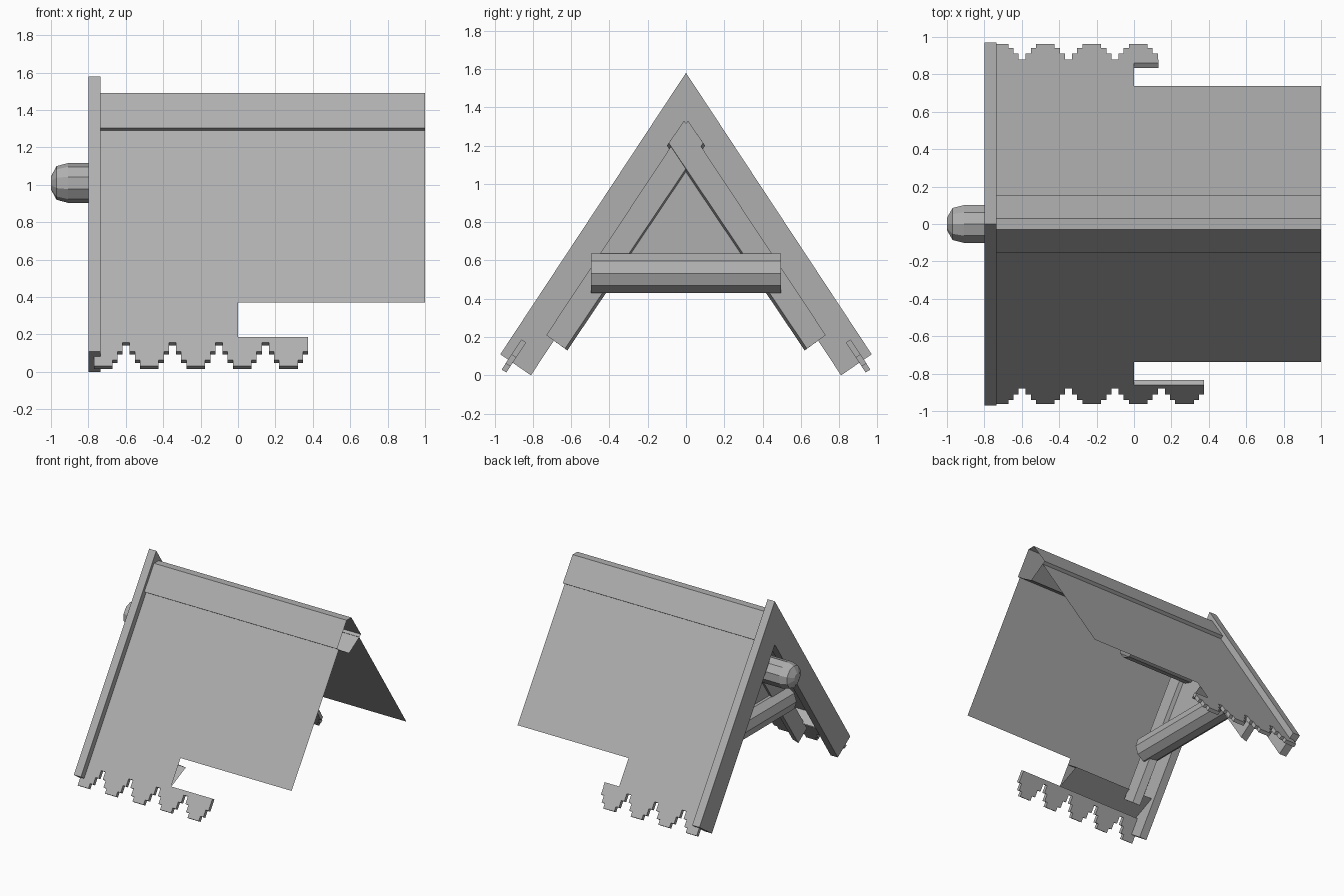
import bpy, bmesh, math

if "Cube" in bpy.data.objects:
    bpy.data.objects.remove(bpy.data.objects["Cube"])

# Slope frame: ridge point, down-slope direction and outward normal (y, z)
RIDGE_Z = 1.49
D = (0.551, -0.835)
N = (0.835, 0.551)

# One dark grey for the whole model
GREY = bpy.data.materials.new("dark_grey")
GREY.diffuse_color = (0.43, 0.43, 0.43, 1)
GREY.use_nodes = True
GREY.node_tree.nodes["Principled BSDF"].inputs["Base Color"].default_value = GREY.diffuse_color


def on_slope(side, s, n=0.0):
    return side * (s * D[0] + n * N[0]), RIDGE_Z + s * D[1] + n * N[1]


def make(name, verts, faces):
    me = bpy.data.meshes.new(name)
    me.from_pydata(verts, [], faces)
    bm = bmesh.new()
    bm.from_mesh(me)
    bmesh.ops.recalc_face_normals(bm, faces=bm.faces)
    bm.to_mesh(me)
    bm.free()
    me.materials.append(GREY)
    ob = bpy.data.objects.new(name, me)
    bpy.context.collection.objects.link(ob)
    return ob


def loft(name, rings, closed=True, caps=(True, True)):
    """Skin a list of equal-length rings of points."""
    k = len(rings[0])
    verts = [p for r in rings for p in r]
    faces = []
    for r in range(len(rings) - 1):
        for i in range(k if closed else k - 1):
            j = (i + 1) % k
            faces.append((r * k + i, r * k + j, (r + 1) * k + j, (r + 1) * k + i))
    if caps[0]:
        faces.append(tuple(range(k)))
    if caps[1]:
        faces.append(tuple(range((len(rings) - 1) * k, len(rings) * k)))
    return make(name, verts, faces)


def extrude_x(name, prof, x0, x1, closed=True, caps=(True, True)):
    return loft(name, [[(x, y, z) for y, z in prof] for x in (x0, x1)], closed, caps)


def circle(r, n=10):
    return [(r * math.cos(2 * math.pi * i / n), r * math.sin(2 * math.pi * i / n))
            for i in range(n)]


# Gable barge board: chevron
extrude_x("barge_board", [(0, 1.58), (0.97, 0.11), (0.81, 0), (0, 1.228),
                          (-0.81, 0), (-0.97, 0.11)], -0.80, -0.735)

# Gable infill panel between the rafters, above the tie beam
make("gable_panel", [(-0.55, -0.40, 0.535), (-0.55, 0.40, 0.535), (-0.55, 0, 1.14)], [(0, 1, 2)])

# Ridge cap: open-ended tube with V underside
extrude_x("ridge_cap", [(-0.155, 1.305), (-0.03, 1.49), (0.03, 1.49), (0.155, 1.305),
                        (0, 1.21)], -0.735, 1.0, caps=(False, False))


def trim_outline(x0, x1):
    """Stepped tooth edge as (x, distance down slope)."""
    steps = []
    for k in range(5):
        c = -0.722 + 0.248 * k
        steps += [(c - 0.105, 1.655), (c - 0.078, 1.71), (c - 0.05, 1.748),
                  (c + 0.05, 1.71), (c + 0.078, 1.655), (c + 0.105, 1.595)]
    pts, level = [(x0, 1.56)], None
    for x, s in steps:
        if x <= x0:
            level = s
        elif x < x1:
            if len(pts) == 1:
                pts.append((x0, level))
            pts += [(x, level), (x, s)]
            level = s
    return pts + [(x1, level), (x1, 1.56)]


for side, label, trim_end in ((-1, "front", 0.373), (1, "back", 0.13)):
    # Thin roof sheet with the lower corner cut away
    outline = [(-0.735, 0.235), (1, 0.235), (1, 1.339), (0, 1.339), (0, 1.56), (-0.735, 1.56)]
    make(label + "_roof_sheet", [(x, *on_slope(side, s)) for x, s in outline],
         [tuple(range(6))])

    # Eave box under the sheet edge
    extrude_x(label + "_eave_box", [(side * 0.858, 0.185), (side * 0.67, 0.27),
                                    (side * 0.765, 0.33)], -0.735, 0, closed=False,
              caps=(False, False))

    # Stepped eave trim, flush with the sheet
    pts = trim_outline(-0.77, trim_end)
    loft(label + "_eave_trim",
         [[(x, *on_slope(side, s, n)) for x, s in pts] for n in (-0.029, 0.0)])

    # Rafter crossing its twin at the ridge, inner edge slightly tapered
    dx = 0.003 * side
    back = [(0.62, 0.13), (0.73, 0.21), (-0.01, 1.33), (-0.10, 1.20)]
    face = [(0.632, 0.139), (0.73, 0.21), (-0.01, 1.33), (-0.09, 1.214)]
    loft(label + "_rafter", [[(x + dx, side * y, z) for y, z in p]
                             for x, p in ((-0.575, back), (-0.515, face))])

# Ridge beam along x with a blunt tapered tip
loft("ridge_beam", [[(x, b, 1.01 + a) for a, b in circle(r)]
                    for x, r in ((-1.0, 0.035), (-0.97, 0.09), (-0.91, 0.106), (0.05, 0.106))],
     caps=(True, False))

# Tie beam across the rafters
loft("tie_beam", [[(-0.54 + a, y, 0.533 + b) for a, b in circle(0.109)]
                  for y in (-0.495, 0.495)])
